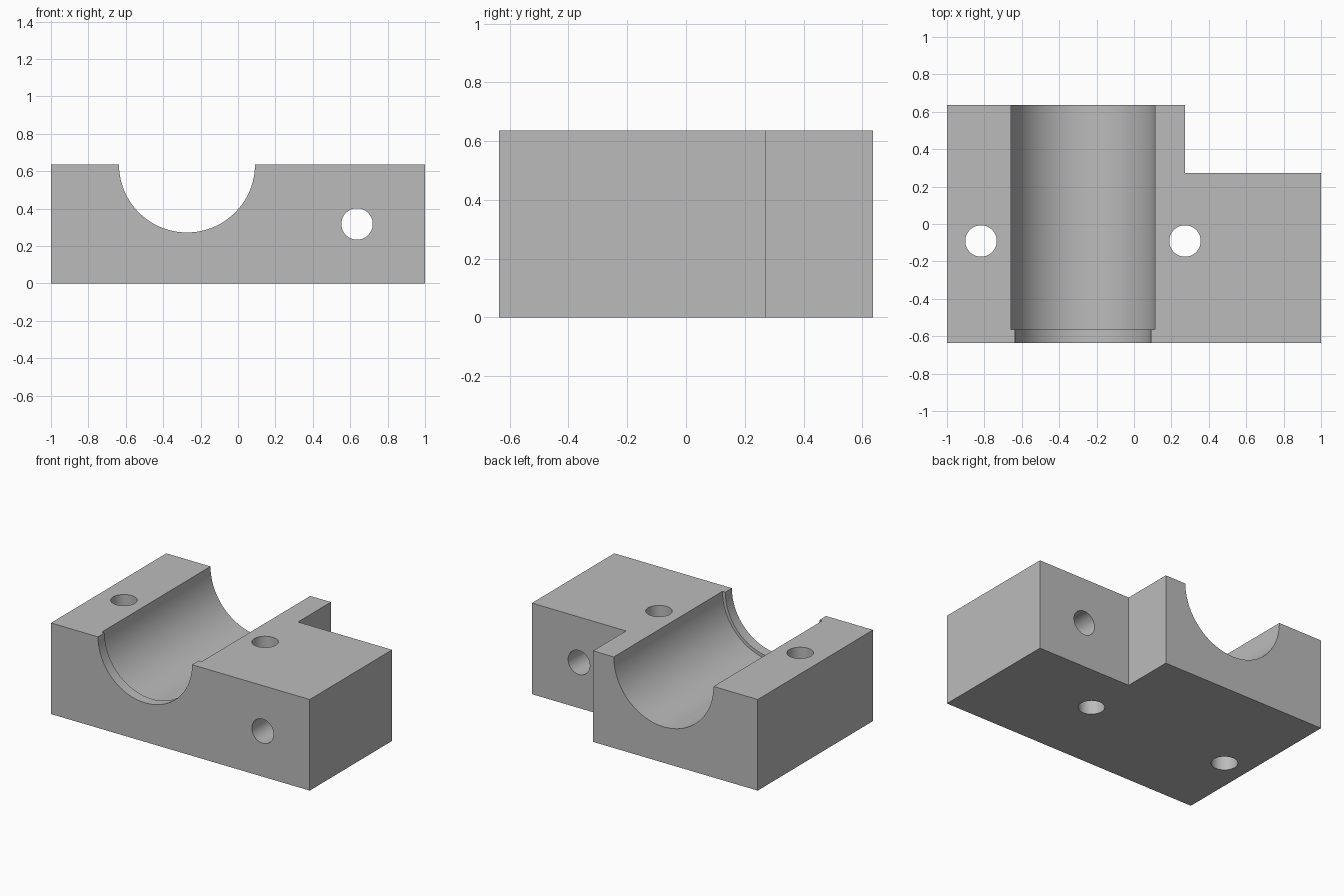
import bpy
import bmesh
from math import pi

if "Cube" in bpy.data.objects:
    bpy.data.objects.remove(bpy.data.objects["Cube"], do_unlink=True)

U = 1 / 11          # design unit
HEIGHT = 7 * U
FRONT, BACK = -7 * U, 7 * U
GROOVE_X = -3 * U

# Single grey material
grey = bpy.data.materials.new("plain grey")
grey.use_nodes = True
colour = (0.5, 0.5, 0.5, 1)
grey.diffuse_color = colour
grey.node_tree.nodes["Principled BSDF"].inputs["Base Color"].default_value = colour

# Block: L-shaped plan extruded upward, with the back left corner missing
plan = [(-11, -7), (11, -7), (11, 3), (3, 3), (3, 7), (-11, 7)]
bm = bmesh.new()
base = bm.faces.new([bm.verts.new((x * U, y * U, 0)) for x, y in plan])
top = bmesh.ops.extrude_face_region(bm, geom=[base])["geom"]
bmesh.ops.translate(bm, vec=(0, 0, HEIGHT),
                    verts=[v for v in top if isinstance(v, bmesh.types.BMVert)])
bmesh.ops.recalc_face_normals(bm, faces=bm.faces)
mesh = bpy.data.meshes.new("bearing_block")
bm.to_mesh(mesh)
bm.free()
block = bpy.data.objects.new("bearing_block", mesh)
bpy.context.collection.objects.link(block)
mesh.materials.append(grey)


def cut(name, location, radius, length, along_y=False, sides=64):
    """Cut a cylinder out of the block."""
    bpy.ops.mesh.primitive_cylinder_add(
        vertices=sides, radius=radius, depth=length, location=location,
        rotation=(pi / 2 if along_y else 0, 0, 0))
    cutter = bpy.context.object
    cutter.name = name
    cutter.hide_render = True
    cutter.data.materials.append(grey)
    bpy.context.view_layer.objects.active = block
    mod = block.modifiers.new(name, "BOOLEAN")
    mod.operation = "DIFFERENCE"
    mod.solver = "EXACT"
    mod.object = cutter
    bpy.ops.object.modifier_apply(modifier=mod.name)
    bpy.data.objects.remove(cutter, do_unlink=True)


# Half-round groove, with a narrower lip at the front
lip = 0.8 * U
wide_start, wide_end = FRONT + lip, BACK + 0.2
cut("groove_lip", (GROOVE_X, 0, HEIGHT), 4 * U, 2, True, 128)
cut("groove", (GROOVE_X, (wide_start + wide_end) / 2, HEIGHT),
    4.24 * U, wide_end - wide_start, True, 128)

# Two vertical bolt holes and one horizontal hole
hole = 0.084
for name, x in (("right_bolt_hole", -9 * U), ("left_bolt_hole", 3 * U)):
    cut(name, (x, -U, HEIGHT / 2), hole, 2)
cut("cross_hole", (7 * U, 0, 3.5 * U), hole, 2, True)

# Smooth bores, sharp edges
bpy.ops.object.select_all(action="DESELECT")
block.select_set(True)
bpy.context.view_layer.objects.active = block
bpy.ops.object.shade_smooth_by_angle(angle=pi / 6)
